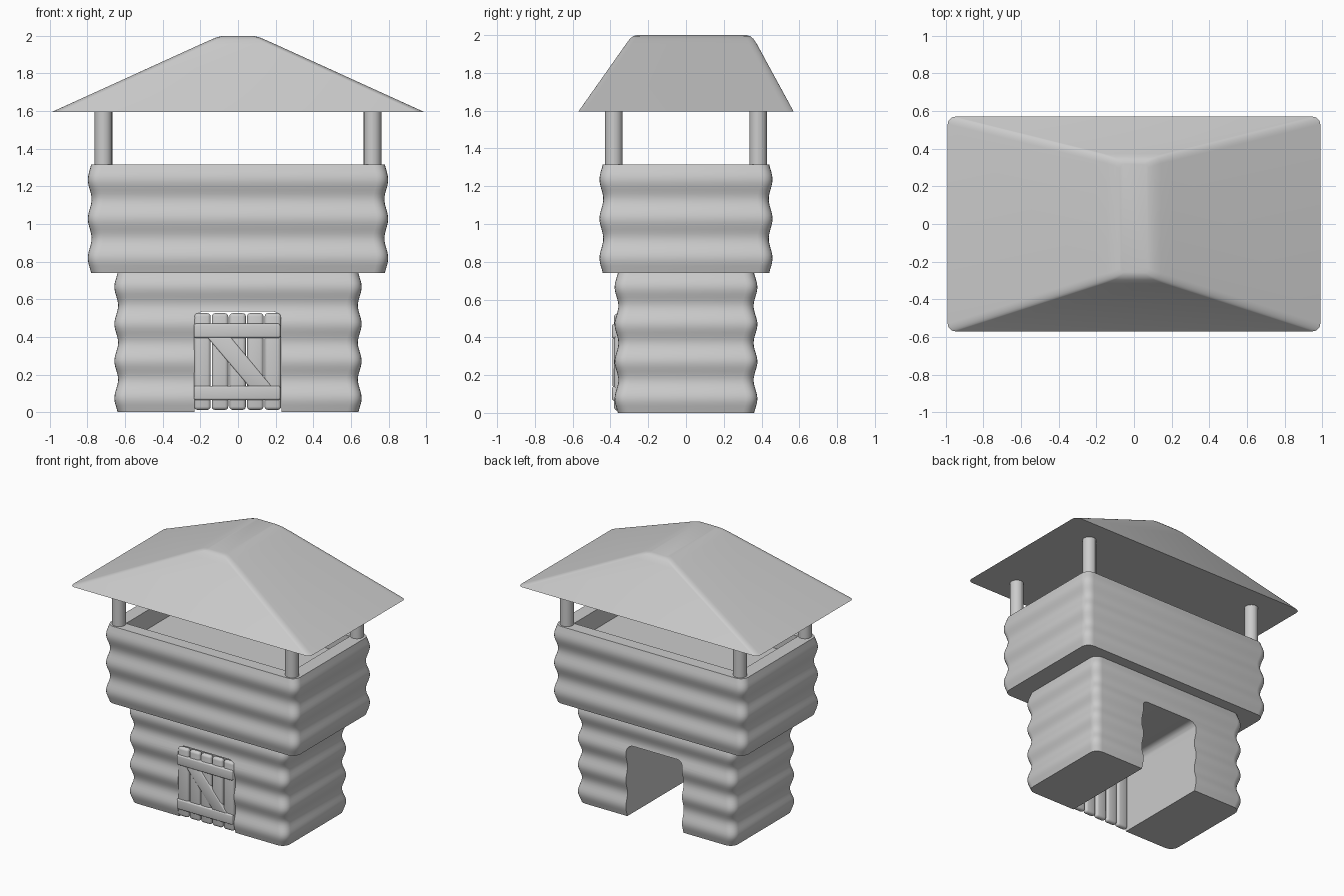
import bpy
import bmesh
import math
from mathutils import Vector

cube = bpy.data.objects.get("Cube")
if cube:
    bpy.data.objects.remove(cube, do_unlink=True)

grey = bpy.data.materials.new("plain_grey")
grey.use_nodes = True
colour = (0.6, 0.6, 0.6, 1)
grey.diffuse_color = colour
grey.node_tree.nodes["Principled BSDF"].inputs["Base Color"].default_value = colour


def finish(bm, name, angle=40):
    """Turn a bmesh into a named, shaded object."""
    bmesh.ops.recalc_face_normals(bm, faces=bm.faces)
    mesh = bpy.data.meshes.new(name)
    bm.to_mesh(mesh)
    bm.free()
    mesh.materials.append(grey)
    obj = bpy.data.objects.new(name, mesh)
    bpy.context.collection.objects.link(obj)
    bpy.ops.object.select_all(action='DESELECT')
    obj.select_set(True)
    bpy.context.view_layer.objects.active = obj
    bpy.ops.object.shade_smooth_by_angle(angle=math.radians(angle))
    return obj


def ring(bm, z, hx, hy, r, cy=0, steps=5):
    """Rounded rectangle of vertices at height z."""
    verts = []
    for k, (sx, sy) in enumerate(((1, 1), (-1, 1), (-1, -1), (1, -1))):
        for i in range(steps + 1):
            a = math.pi / 2 * (k + i / steps)
            verts.append(bm.verts.new((sx * (hx - r) + r * math.cos(a),
                                       cy + sy * (hy - r) + r * math.sin(a), z)))
    return verts


def loft(name, rows, angle=40):
    """Skin rounded rectangles and cap both ends."""
    bm = bmesh.new()
    rings = [ring(bm, *row) for row in rows]
    for a, b in zip(rings, rings[1:]):
        n = len(a)
        for i in range(n):
            j = (i + 1) % n
            bm.faces.new((a[i], a[j], b[j], b[i]))
    bm.faces.new(rings[0][::-1])
    bm.faces.new(rings[-1])
    return finish(bm, name, angle)


def log_rows(z0, z1, hx, hy, logs, swell, r):
    """Rings of a wall that swells once for each stacked log."""
    rows, n = [], logs * 10
    for i in range(n + 1):
        u = i / n
        t = 0.12 + (logs - 0.24) * u
        d = swell * (0.5 - 0.5 * math.cos(2 * math.pi * t))
        rows.append((z0 + (z1 - z0) * u, hx + d, hy + d, r))
    return rows


def prism(name, outline, y0, y1, bevel=0.0):
    """Extrude an x-z outline along y, with softened edges."""
    bm = bmesh.new()
    face = bm.faces.new([bm.verts.new((x, y0, z)) for x, z in outline])
    out = bmesh.ops.extrude_face_region(bm, geom=[face])
    moved = [v for v in out["geom"] if isinstance(v, bmesh.types.BMVert)]
    bmesh.ops.translate(bm, verts=moved, vec=Vector((0, y1 - y0, 0)))
    if bevel:
        bmesh.ops.bevel(bm, geom=bm.edges[:], offset=bevel, segments=3,
                        profile=0.5, affect='EDGES')
    return finish(bm, name)


def box(name, x0, x1, z0, z1, y0, y1, bevel):
    return prism(name, [(x0, z0), (x1, z0), (x1, z1), (x0, z1)], y0, y1, bevel)


# Lower log walls with a passage running front to back
base = loft("lower_log_walls", log_rows(0, 0.74, 0.637, 0.358, 4, 0.02, 0.06))
arch = [(0.232, -0.1)]
for side in (1, -1):
    for i in range(7):
        a = math.pi / 2 * (i / 6 if side > 0 else 1 + i / 6)
        arch.append((side * 0.182 + 0.05 * math.cos(a), 0.485 + 0.05 * math.sin(a)))
arch.append((-0.232, -0.1))
cutter = prism("passage_cutter", arch, -0.6, 0.6)
cutter.hide_render = True
cut = base.modifiers.new("passage", 'BOOLEAN')
cut.operation = 'DIFFERENCE'
cut.solver = 'EXACT'
cut.object = cutter
bpy.ops.object.select_all(action='DESELECT')
base.select_set(True)
bpy.context.view_layer.objects.active = base
bpy.ops.object.modifier_apply(modifier=cut.name)
bpy.data.objects.remove(cutter, do_unlink=True)
bpy.ops.object.shade_smooth_by_angle(angle=math.radians(40))

# Upper lookout: log walls, flat rim and sunken floor
upper = log_rows(0.74, 1.315, 0.778, 0.438, 3, 0.02, 0.06)
upper += [(1.315, 0.68, 0.35, 0.01), (1.175, 0.68, 0.35, 0.01)]
loft("lookout_walls", upper)

# Corner posts
for sx, fx in ((1, "left"), (-1, "right")):
    for sy, fy in ((-1, "front"), (1, "back")):
        post = loft(f"{fy}_{fx}_post", [(1.3, 0.047, 0.047, 0.0469),
                                        (1.62, 0.047, 0.047, 0.0469)])
        post.location = (sx * 0.715, sy * 0.382, 0)

# Hipped roof with softened hips and ridge
loft("roof", [(1.595, 0.99, 0.57, 0.04),
              (1.955, 0.199, 0.345, 0.04, 0.029),
              (1.98, 0.143, 0.327, 0.035, 0.03),
              (1.994, 0.108, 0.311, 0.03, 0.03),
              (2.0, 0.075, 0.29, 0.025, 0.03)], 50)

# Plank door with two battens and a diagonal brace
for i in range(5):
    x = -0.233 + i * 0.0935
    box(f"door_plank_{i + 1}", x, x + 0.088, 0.012, 0.526, -0.381, -0.34, 0.018)
for name, z in (("lower_door_batten", 0.065), ("upper_door_batten", 0.395)):
    box(name, -0.235, 0.225, z, z + 0.075, -0.392, -0.36, 0.01)
prism("door_brace", [(0.06, 0.135), (0.18, 0.135), (-0.04, 0.4), (-0.165, 0.4)],
      -0.388, -0.36, 0.008)
